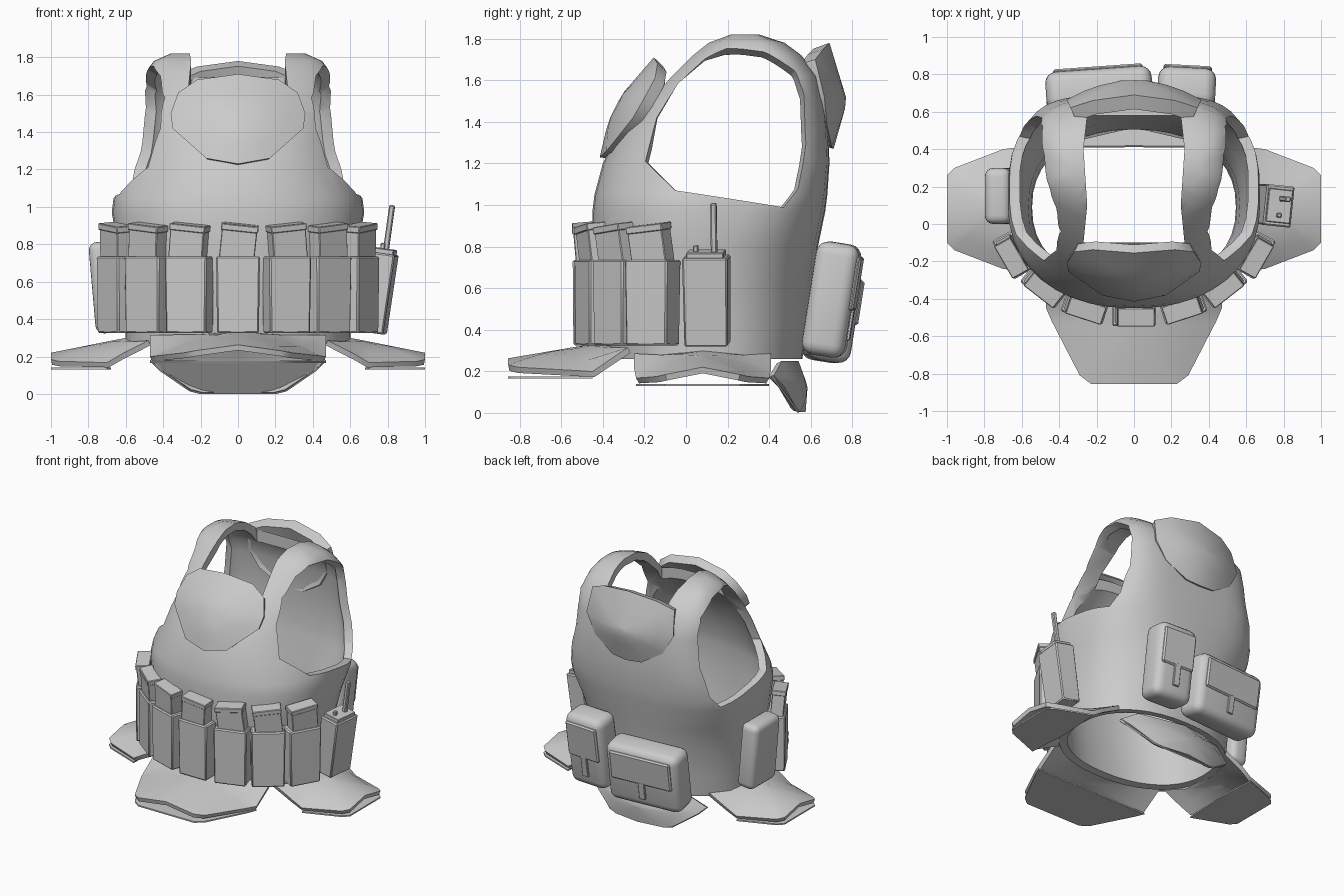
import bpy, bmesh, math
from mathutils import Matrix, Vector, Euler

cube = bpy.data.objects.get("Cube")
if cube:
    bpy.data.objects.remove(cube, do_unlink=True)

grey = bpy.data.materials.new("plain_grey")
grey.use_nodes = True
grey.diffuse_color = (0.6, 0.6, 0.6, 1)
grey.node_tree.nodes["Principled BSDF"].inputs["Base Color"].default_value = (0.6, 0.6, 0.6, 1)


def finish(name, bm, angle=35):
    bmesh.ops.recalc_face_normals(bm, faces=bm.faces)
    mesh = bpy.data.meshes.new(name)
    bm.to_mesh(mesh)
    bm.free()
    mesh.materials.append(grey)
    ob = bpy.data.objects.new(name, mesh)
    bpy.context.collection.objects.link(ob)
    smooth(ob, angle)
    return ob


def smooth(ob, angle):
    bpy.ops.object.select_all(action='DESELECT')
    ob.select_set(True)
    bpy.context.view_layer.objects.active = ob
    bpy.ops.object.shade_smooth_by_angle(angle=math.radians(angle))


def place(loc, pitch=0, roll=0, yaw=0):
    rot = Euler([math.radians(a) for a in (pitch, roll, yaw)], 'XYZ')
    return Matrix.Translation(loc) @ rot.to_matrix().to_4x4()


def box(name, frame, size, loc=(0, 0, 0), bevel=0.008, segments=1, taper=1):
    bm = bmesh.new()
    bmesh.ops.create_cube(bm, size=1)
    for v in bm.verts:
        k = taper if v.co.z < 0 else 1
        v.co = Vector((v.co.x * size[0] * k, v.co.y * size[1] * k, v.co.z * size[2]))
    bmesh.ops.bevel(bm, geom=bm.edges[:], offset=bevel, segments=segments,
                    profile=0.5, affect='EDGES')
    bm.transform(frame @ Matrix.Translation(loc))
    return finish(name, bm)


def loft(bm, rings, caps=(True, True)):
    rows = [[bm.verts.new(p) for p in ring] for ring in rings]
    n = len(rows[0])
    for a, b in zip(rows, rows[1:]):
        for i in range(n):
            bm.faces.new((a[i], a[(i + 1) % n], b[(i + 1) % n], b[i]))
    for row, cap in zip((rows[0], rows[-1]), caps):
        if cap:
            bm.faces.new(row)


def curved_plate(name, half, shape, thickness):
    """Mirrored outline, filled with shrinking rings, bent by shape, thickened."""
    outline = half + [(-u, v) for u, v in reversed(half) if u > 0]
    cv = sum(v for _, v in half) / len(half)
    bm = bmesh.new()
    rings = [[shape(u * k, cv + (v - cv) * k) for u, v in outline]
             for k in (1, 0.75, 0.5, 0.25, 0.02)]
    loft(bm, rings, (False, True))
    bmesh.ops.recalc_face_normals(bm, faces=bm.faces)
    bmesh.ops.solidify(bm, geom=bm.faces[:], thickness=thickness)
    return finish(name, bm, 40)


def ramp(points, t):
    for (a, p), (b, q) in zip(points, points[1:]):
        if t <= b:
            break
    return p + (q - p) * (t - a) / (b - a)


def clamp(t):
    return max(0, min(1, t))


# Vest shell: height, half width, front y, back y
levels = [(0.26, 0.6, -0.38, 0.56), (0.4, 0.605, -0.4, 0.58), (0.6, 0.62, -0.43, 0.605),
          (0.8, 0.645, -0.45, 0.635), (0.97, 0.675, -0.45, 0.67), (1.05, 0.665, -0.44, 0.68),
          (1.2, 0.615, -0.4, 0.69), (1.35, 0.575, -0.33, 0.685), (1.5, 0.555, -0.22, 0.67),
          (1.62, 0.54, -0.1, 0.64), (1.72, 0.495, 0.01, 0.56), (1.78, 0.45, 0.09, 0.48),
          (1.82, 0.36, 0.2, 0.36)]
front_round = [(0.2, 0.9), (1.0, 0.9), (1.2, 0.97), (1.5, 0.92), (1.82, 0.77)]
back_round = [(0.2, 0.9), (0.6, 0.9), (1.2, 0.5), (1.82, 0.5)]
SIDES = 40


def shell_point(i, z, w, front, back):
    """Rounded section that grows squarer towards the shoulders, most at the back."""
    c, s = (f(2 * math.pi * i / SIDES) for f in (math.cos, math.sin))
    e = ramp(back_round if s > 0 else front_round, z)
    x, y = (math.copysign(abs(t) ** e, t) for t in (c, s))
    return w * x, (front + back) / 2 + (back - front) / 2 * y, z


bm = bmesh.new()
loft(bm, [[shell_point(i, *level) for i in range(SIDES)] for level in levels], (False, True))
bmesh.ops.recalc_face_normals(bm, faces=bm.faces)
bmesh.ops.solidify(bm, geom=bm.faces[:], thickness=0.055)
shell = finish("vest_shell", bm)

# Openings for arms (flared outwards) and neck
arm = [(-0.18, 1.2), (-0.14, 1.42), (-0.04, 1.59), (0.09, 1.7), (0.19, 1.73), (0.36, 1.7),
       (0.5, 1.61), (0.54, 1.5), (0.54, 1.27), (0.49, 1.07), (0.42, 0.99), (-0.03, 1.06)]
bm = bmesh.new()
loft(bm, [[(x, 0.1 + (y - 0.1) * k, 1 + (z - 1) * k) for y, z in arm]
          for x, k in ((-0.8, 1.3), (-0.4, 0.99), (0.4, 0.99), (0.8, 1.3))])
arm_cutter = finish("arm_cutter", bm)
neck = [(0.27, -0.1), (0.25, 0.1), (0.27, 0.4), (0.25, 0.58)]
neck += [(-x, y) for x, y in reversed(neck)]
bm = bmesh.new()
loft(bm, [[(x, y, z) for x, y in neck] for z in (1.4, 2)])
neck_cutter = finish("neck_cutter", bm)
for cutter in (arm_cutter, neck_cutter):
    cutter.hide_render = True
    mod = shell.modifiers.new("opening", 'BOOLEAN')
    mod.operation, mod.solver, mod.object = 'DIFFERENCE', 'EXACT', cutter
shell.data = bpy.data.meshes.new_from_object(
    shell.evaluated_get(bpy.context.evaluated_depsgraph_get()))
shell.modifiers.clear()
for cutter in (arm_cutter, neck_cutter):
    bpy.data.objects.remove(cutter, do_unlink=True)
smooth(shell, 35)

# Chest and back plates
chest = [(0, 1.71), (0.22, 1.68), (0.32, 1.61), (0.36, 1.5), (0.35, 1.42), (0.17, 1.26), (0, 1.23)]
chest_line = [(1.23, -0.415), (1.4, -0.375), (1.53, -0.31), (1.71, -0.155)]
curved_plate("chest_plate", chest,
             lambda x, z: (x, ramp(chest_line, z) + 0.9 * x * x, z), 0.06)
back = [(0, 1.78), (0.22, 1.75), (0.34, 1.7), (0.36, 1.52), (0.28, 1.38), (0.12, 1.28), (0, 1.27)]
back_line = [(1.27, 0.71), (1.5, 0.775), (1.78, 0.69)]
curved_plate("back_plate", back,
             lambda x, z: (x, ramp(back_line, z) - 0.8 * x * x, z), 0.08)

# Skirt plates around the hem: an arched top over a flat base
front = [(0, 0.38), (0.25, 0.36), (0.47, 0.28),
         (0.47, 0.45), (0.44, 0.52), (0.29, 0.81), (0.23, 0.855), (0, 0.855)]
curved_plate("front_skirt", front,
             lambda u, v: (u, -v, min(0.335, 0.34 - 0.17 * (v - 0.4))
                           - 0.6 * clamp((v - 0.25) / 0.2) * u * u), 0.03)
curved_plate("front_skirt_base", [(0, 0.45)] + front[3:], lambda u, v: (u, -v, 0.175), 0.01)
side = [(0, 0.59), (0.2, 0.57), (0.33, 0.48),
        (0.33, 0.62), (0.32, 0.7), (0.22, 0.96), (0.18, 1), (0, 1)]
for s, label in ((1, "left"), (-1, "right")):
    curved_plate(label + "_skirt", side,
                 lambda u, v: (s * v, 0.08 + u, min(0.3, 0.31 - 0.2 * (v - 0.55))
                               - 1.1 * clamp((v - 0.45) / 0.25) * u * u), 0.03)
    curved_plate(label + "_skirt_base", [(0, 0.68)] + side[4:],
                 lambda u, v: (s * v, 0.08 + u, 0.14), 0.01)
tail = [(0, 0.25), (0.35, 0.25), (0.47, 0.18), (0.42, 0.13), (0.26, 0.02), (0.2, 0.005), (0, 0.005)]
tail_line = [(0, 0.575), (0.13, 0.585), (0.28, 0.53)]
curved_plate("tail_skirt", tail,
             lambda x, z: (x, ramp(tail_line, z) - 0.65 * x * x, z), 0.03)
curved_plate("tail_skirt_base", [(0, 0.175)] + tail[2:],
             lambda x, z: (x, 0.55 - 0.75 * z, z), 0.01)

# Magazine pouches along the front
spots = [(0, -0.475, 0), (0.26, -0.435, 18), (0.475, -0.325, 38), (0.64, -0.16, 60)]
spots += [(-x, y, -yaw) for x, y, yaw in spots[1:]]
for i, (x, y, yaw) in enumerate(spots, 1):
    frame = place((x, y, 0.53), yaw=yaw)
    box(f"magazine_pouch_{i}", frame, (0.235, 0.14, 0.41), taper=0.95)
    top = frame @ place((0, -0.015, 0.265), pitch=5, roll=-6 if x > 0 else 6)
    box(f"magazine_{i}", top, (0.19, 0.09, 0.2), bevel=0.004)
    box(f"magazine_lip_{i}", top, (0.2, 0.1, 0.035), (0, 0, 0.095), bevel=0.004)

# Radio on the left side
radio = place((0.745, 0.1, 0.54), roll=8, yaw=-6)
box("radio_body", radio, (0.15, 0.22, 0.43), taper=0.95)
box("radio_top", radio, (0.13, 0.18, 0.03), (0, 0, 0.225), 0.004)
box("radio_antenna", radio, (0.03, 0.03, 0.25), (0.01, 0.04, 0.35), 0.006)
box("radio_knob", radio, (0.025, 0.025, 0.04), (0, -0.05, 0.25), 0.005)

# Rounded pouches on the right side and the back
box("side_pouch", place((-0.71, 0.15, 0.57), roll=-5), (0.14, 0.3, 0.49), bevel=0.045, segments=4)
for label, loc, size, yaw in (("tall", (0.28, 0.7, 0.545), (0.31, 0.21, 0.55), -3),
                              ("wide", (-0.185, 0.7, 0.47), (0.57, 0.21, 0.45), 4)):
    w, d, h = size
    frame = place(loc, pitch=-9, yaw=yaw)
    box(label + "_pouch", frame, size, bevel=0.06, segments=4)
    box(label + "_flap", frame, (w * 0.84, 0.025, h * 0.48), (0, d / 2, h * 0.17), 0.01)
    box(label + "_tab", frame, (0.05, 0.02, h * 0.3), (0, d / 2 + 0.003, -h * 0.18), 0.004)
